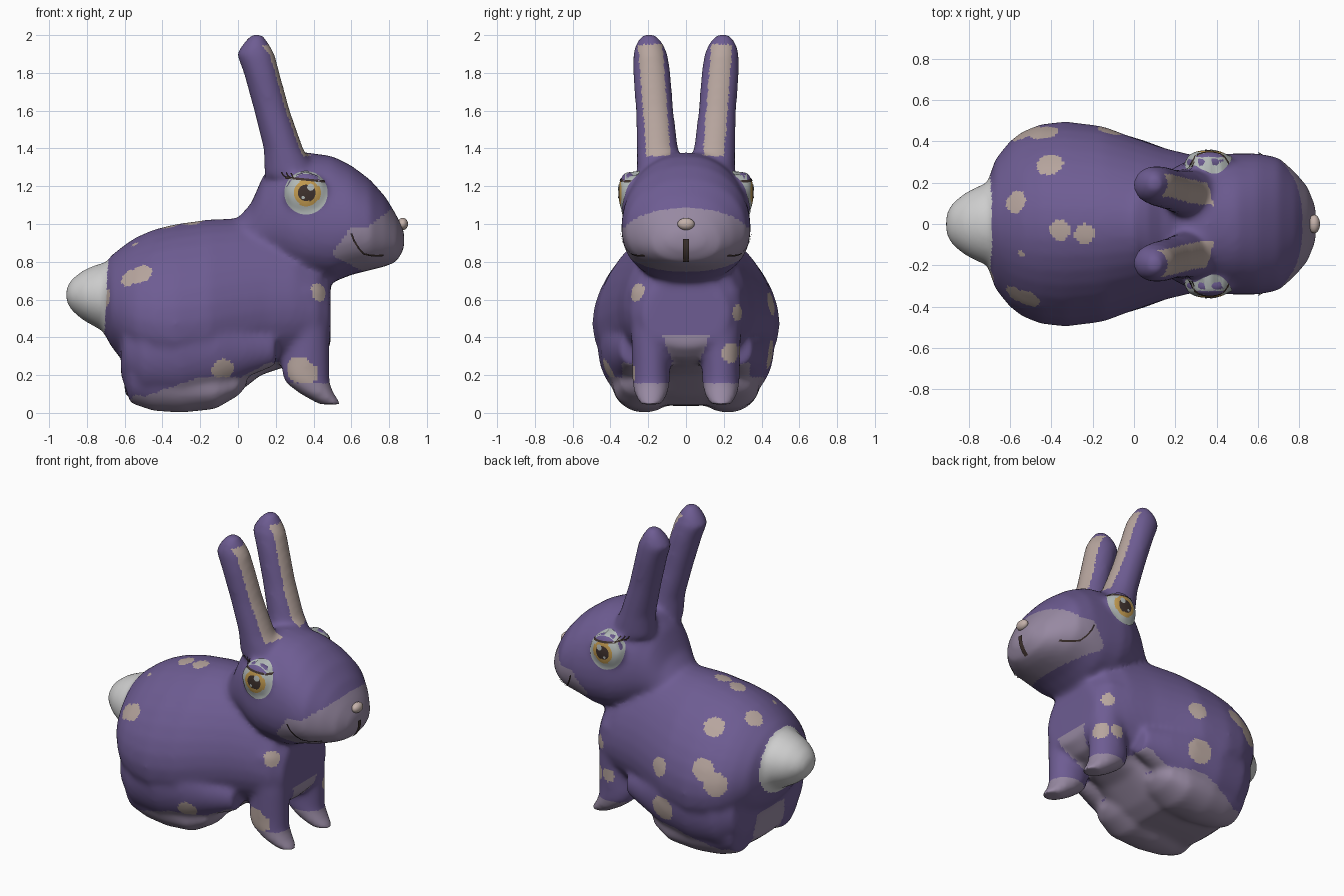
import bpy, bmesh, math
from mathutils import Vector
from mathutils.bvhtree import BVHTree

if "Cube" in bpy.data.objects:
    bpy.data.objects.remove(bpy.data.objects["Cube"])

# Materials
COLOURS = {
    "purple fur": (0.155, 0.108, 0.29),
    "lavender fur": (0.31, 0.25, 0.36),
    "tan spots": (0.47, 0.375, 0.34),
    "white tail": (0.62, 0.62, 0.62),
    "eye grey": (0.45, 0.49, 0.48),
    "gold iris": (0.55, 0.33, 0.08),
    "dark brown": (0.05, 0.032, 0.027),
    "nose pink": (0.55, 0.44, 0.4),
}
MATS = []
for label, rgb in COLOURS.items():
    m = bpy.data.materials.new(label)
    m.use_nodes = True
    m.diffuse_color = (*rgb, 1)
    shader = m.node_tree.nodes["Principled BSDF"]
    shader.inputs["Base Color"].default_value = (*rgb, 1)
    shader.inputs["Roughness"].default_value = 0.8
    MATS.append(m)
PURPLE, LAVENDER, TAN, WHITE, GREY, GOLD, BROWN, PINK = range(len(MATS))


def spow(v, p):
    return math.copysign(abs(v) ** p, v)


def loft(bm, slices, y=0, upright=False, egg=0, power=1, lean=0, n=32):
    """Closed tube from slices (position, low, high, half width)."""
    rings = []
    for t, lo, hi, half in slices:
        ring = []
        for k in range(n):
            a = 2 * math.pi * k / n
            s = spow(math.sin(a), power)
            c = spow(math.cos(a), power)
            u = (lo + hi) / 2 + s * (hi - lo) / 2
            side = y + lean * (t - slices[0][0]) + half * c * (1 - egg * s)
            ring.append(bm.verts.new((u, side, t) if upright else (t, side, u)))
        rings.append(ring)
    for a, b in zip(rings, rings[1:]):
        for k in range(n):
            j = (k + 1) % n
            bm.faces.new((a[k], a[j], b[j], b[k]))
    bm.faces.new(rings[0])
    bm.faces.new(rings[-1])


bm = bmesh.new()
# Torso
loft(bm, [(-.72, .44, .77, .17), (-.67, .35, .835, .31), (-.6, .26, .89, .395),
          (-.54, .2, .93, .44), (-.45, .15, .97, .475), (-.33, .11, 1, .488),
          (-.15, .13, 1.025, .465), (0, .18, 1.03, .41), (.15, .22, 1.03, .36),
          (.3, .25, 1, .325), (.42, .28, .9, .285), (.49, .35, .75, .22)], egg=.2)
# Head and neck
loft(bm, [(-.01, .8, 1.02, .15), (.07, .8, 1.11, .2), (.13, .8, 1.25, .235),
          (.2, .77, 1.34, .275), (.28, .73, 1.37, .315), (.36, .7, 1.38, .335),
          (.5, .69, 1.36, .34), (.6, .73, 1.31, .34), (.7, .755, 1.235, .32),
          (.78, .775, 1.145, .25), (.84, .8, 1.045, .18), (.88, .87, .96, .08)],
     egg=.1, power=.9)
# Tail
loft(bm, [(-.64, .42, .8, .22), (-.74, .445, .79, .19), (-.82, .49, .755, .15),
          (-.88, .54, .71, .1), (-.91, .59, .66, .05)])
# Belly between the hind feet, rising to the chest
loft(bm, [(-.6, .1, .4, .22), (-.52, .035, .4, .29), (-.12, .04, .4, .29),
          (-.02, .09, .4, .25), (.12, .2, .4, .2), (.3, .26, .45, .15)], power=.7)
for side in (-1, 1):
    # Haunches
    loft(bm, [(-.61, .2, .5, .09), (-.5, .1, .58, .16), (-.3, .08, .62, .188),
              (-.1, .12, .58, .17), (.05, .19, .48, .125), (.2, .25, .42, .07)],
         y=.28 * side)
    # Hind feet
    loft(bm, [(-.62, .2, .45, .1), (-.57, .05, .42, .145), (-.45, .01, .4, .165),
              (-.3, 0, .3, .17), (-.12, .02, .23, .165), (0, .09, .21, .125),
              (.045, .14, .2, .06)], y=.22 * side)
    # Front legs and paws
    loft(bm, [(.045, .43, .55, .06), (.1, .33, .51, .09), (.16, .25, .485, .1),
              (.22, .23, .485, .1), (.4, .25, .485, .105), (.65, .2, .47, .12)],
         y=.185 * side, upright=True)
    # Eye bulges
    loft(bm, [(.25, 1.13, 1.2, .02), (.29, 1.07, 1.26, .045), (.36, 1.045, 1.285, .056),
              (.43, 1.07, 1.26, .045), (.47, 1.13, 1.2, .02)], y=.3 * side)
    # Ears
    loft(bm, [(1.25, .14, .43, .12), (1.4, .135, .345, .11), (1.6, .085, .275, .1),
              (1.8, .03, .22, .1), (1.9, -.008, .195, .092), (1.96, .03, .16, .07),
              (2.005, .07, .13, .035)], y=.14 * side, upright=True, lean=.075 * side)
bmesh.ops.recalc_face_normals(bm, faces=bm.faces)
mesh = bpy.data.meshes.new("rabbit_body")
bm.to_mesh(mesh)
bm.free()
body = bpy.data.objects.new("rabbit_body", mesh)
bpy.context.collection.objects.link(body)
bpy.context.view_layer.objects.active = body
body.select_set(True)
for m in MATS:
    mesh.materials.append(m)

# Fuse the lofts into one soft skin
fuse = body.modifiers.new("fuse", "REMESH")
fuse.mode = "VOXEL"
fuse.voxel_size = 0.015
soften = body.modifiers.new("soften", "SMOOTH")
soften.factor = 0.5
soften.iterations = 18
for name in ("fuse", "soften"):
    bpy.ops.object.modifier_apply(modifier=name)
mesh = body.data
bm = bmesh.new()
bm.from_mesh(mesh)
skin = BVHTree.FromBMesh(bm)
bm.free()

# Spots: rough position and radius, snapped to the skin
SPOTS = [(-.51, -.36, .735, .058), (-.56, -.32, .7, .052), (-.69, -.24, .61, .042),
         (.42, -.25, .635, .05), (-.08, -.42, .225, .06), (-.36, -.03, 1, .05),
         (-.24, -.05, 1.01, .05), (-.58, .11, .9, .055), (-.41, .3, .87, .065),
         (-.44, .46, .65, .07), (-.52, .43, .56, .075), (-.12, .45, .58, .06),
         (-.14, .45, .31, .08), (-.55, -.15, .9, .018), (.43, .27, .53, .042),
         (.45, .23, .32, .055), (.37, .29, .33, .045), (.32, -.28, .23, .07),
         (.37, -.27, .21, .055)]
SPOTS = [(skin.find_nearest(Vector(s[:3]))[0], s[3]) for s in SPOTS]


def fur(c, n):
    x, y, z = c
    if x < -.69 - .05 * (.75 - z) and .4 < z:
        return WHITE
    # Inner ears
    reach = .064 if y < 0 else .056
    if 1.36 < z < 1.95 and n.x > .2 and abs(abs(y) - .148 - .075 * (z - 1.4)) < reach:
        return TAN
    # Muzzle
    if x > .5 and 1.1 - .53 * x < z < min(1.3 * x + .2, .98 + .75 * max(0, x - .68)):
        return LAVENDER
    # Paws
    if x > .2 and z < .155:
        return LAVENDER
    if x < .08 and z < .19 + .35 * min(0, x + .2):
        return LAVENDER
    if any((c - p).length < r for p, r in SPOTS):
        return TAN
    # Underside, chest and rump patches
    if z < .27 and n.z < -.6 and abs(y) < .34:
        return LAVENDER
    if x > .3 and .27 < z < .42 and abs(y) < .13 - .4 * (.42 - z):
        return LAVENDER
    if x < -.5 and abs(y) < .15 and z < .27:
        return LAVENDER
    return PURPLE


for p in mesh.polygons:
    p.material_index = fur(p.center, p.normal)
    p.use_smooth = True


def decal(name, points, faces, rule, side, lift=.006):
    """Thin sheet laid on the skin; side -1/1 projects along y, 0 from the front."""
    verts = []
    for u, v in points:
        start = Vector((u, 2 * side, v)) if side else Vector((2, u, v))
        ray = Vector((0, -side, 0)) if side else Vector((-1, 0, 0))
        hit = skin.ray_cast(start, ray)[0]
        verts.append(hit - ray * lift)
    if side > 0:
        faces = [f[::-1] for f in faces]
    me = bpy.data.meshes.new(name)
    me.from_pydata(verts, [], faces)
    for m in MATS:
        me.materials.append(m)
    for p in me.polygons:
        p.use_smooth = True
        ids = list(p.vertices)
        u = sum(points[i][0] for i in ids) / len(ids)
        v = sum(points[i][1] for i in ids) / len(ids)
        p.material_index = rule(u, v)
    bpy.context.collection.objects.link(bpy.data.objects.new(name, me))


def ribbon(name, path, width, side, lift=.009):
    pts = []
    for i, p in enumerate(path):
        d = Vector(path[min(i + 1, len(path) - 1)]) - Vector(path[max(i - 1, 0)])
        off = Vector((-d.y, d.x)).normalized() * width / 2
        pts += [tuple(Vector(p) - off), tuple(Vector(p) + off)]
    faces = [(2 * i, 2 * i + 2, 2 * i + 3, 2 * i + 1) for i in range(len(path) - 1)]
    decal(name, pts, faces, lambda u, v: BROWN, side, lift)


def disc(name, cx, cz, radius, rule, side, lift, rings=16, n=48):
    pts = [(cx, cz)]
    for r in range(1, rings + 1):
        for k in range(n):
            a = 2 * math.pi * k / n
            pts.append((cx + radius * r / rings * math.cos(a),
                        cz + radius * r / rings * math.sin(a)))
    faces = [(0, 1 + k, 1 + (k + 1) % n) for k in range(n)]
    for r in range(rings - 1):
        for k in range(n):
            a, b = 1 + r * n + k, 1 + r * n + (k + 1) % n
            faces.append((a, a + n, b + n, b))
    decal(name, pts, faces, rule, side, lift)


def lid_height(x):
    return 1.235 - .1 * (x - .36)


def eye_rule(x, z):
    if z > lid_height(x):
        return PURPLE if math.hypot(x - .36, z - 1.165) < .1 else GREY
    d = math.hypot(x - .365, z - 1.165)
    return BROWN if d < .045 else GOLD if d < .071 else GREY


for side, tag in ((-1, "right"), (1, "left")):
    # Eyes with lid line, lashes and glints
    disc(tag + "_eye", .36, 1.165, .115, eye_rule, side, .006)
    disc(tag + "_eye_glint", .385, 1.195, .019, lambda x, z: GREY, side, .009, 2, 16)
    disc(tag + "_eye_small_glint", .345, 1.14, .009, lambda x, z: GREY, side, .009, 2, 12)
    ribbon(tag + "_lid_line", [(.25 + .021 * i, lid_height(.25 + .021 * i))
                               for i in range(11)], .012, side)
    for i in range(3):
        x = .26 + .025 * i
        ribbon(f"{tag}_lash_{i}", [(x, lid_height(x)), (x - .02, lid_height(x) + .012),
                                   (x - .03, lid_height(x) + .03)], .007, side, .012)
    # Smile
    ribbon(tag + "_smile", [(.6, .95), (.615, .91), (.64, .87), (.665, .842),
                            (.7, .834), (.735, .832), (.77, .834)], .009, side)

# Mouth line and nose
ribbon("mouth_line", [(0, .8 + .02 * i) for i in range(7)], .03, 0)
bpy.ops.mesh.primitive_uv_sphere_add(segments=24, ring_count=12, radius=1,
                                     location=(.872, 0, 1))
nose = bpy.context.object
nose.name = "nose"
nose.scale = (.028, .045, .032)
nose.data.materials.append(MATS[PINK])
bpy.ops.object.shade_smooth()
